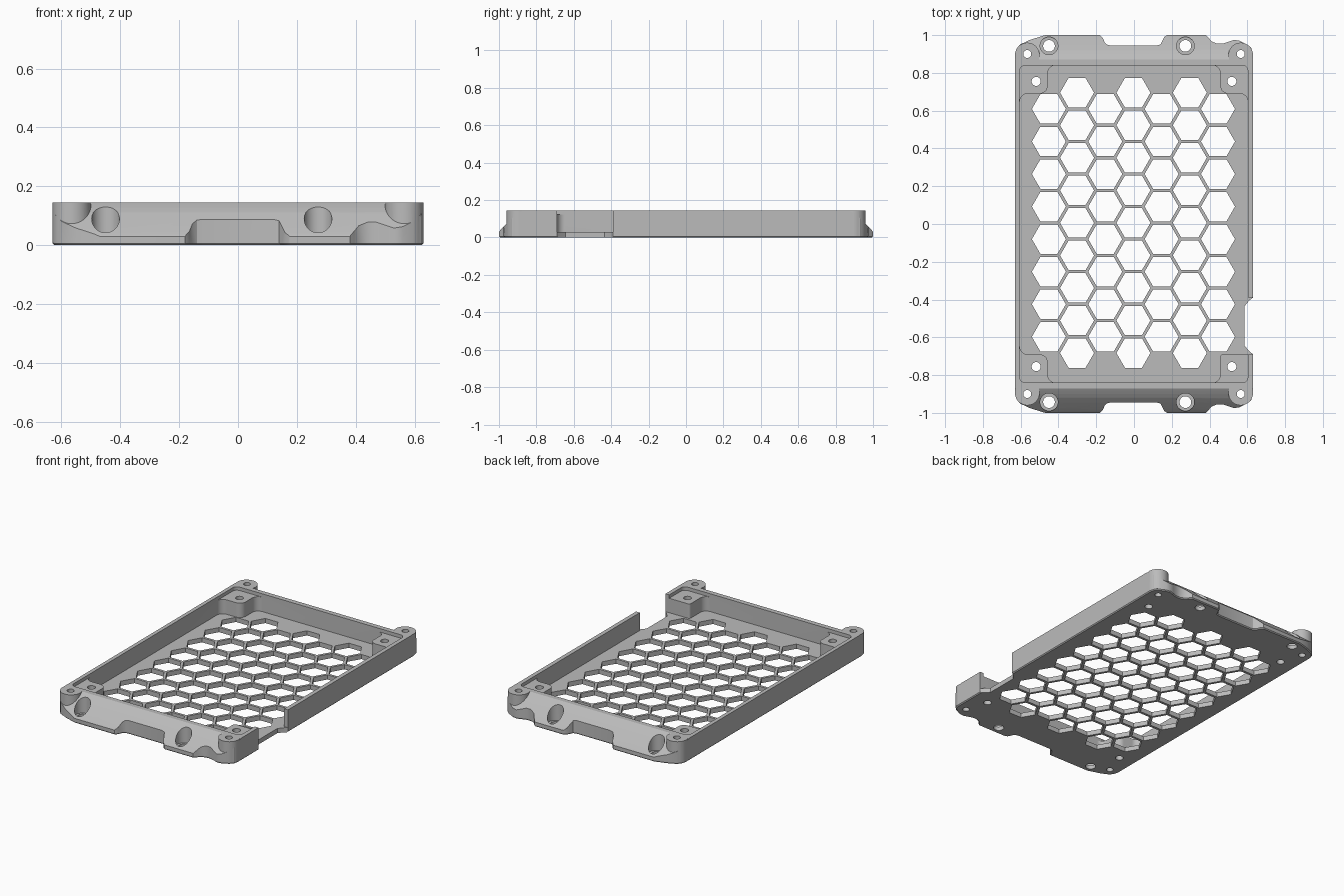
import bpy, bmesh
from math import cos, sin, pi, radians, sqrt
from mathutils import Vector

if "Cube" in bpy.data.objects:
    bpy.data.objects.remove(bpy.data.objects["Cube"], do_unlink=True)

HEIGHT, FLOOR, POST_TOP = 0.145, 0.03, 0.123

grey = bpy.data.materials.new("light grey")
grey.use_nodes = True
grey.diffuse_color = (0.5, 0.5, 0.5, 1)
grey.node_tree.nodes["Principled BSDF"].inputs["Base Color"].default_value = (0.5, 0.5, 0.5, 1)


def rounded(corners, steps=8):
    """Polygon from (x, y, radius) corners, right angles rounded by arcs."""
    out = []
    for i, (x, y, r) in enumerate(corners):
        p = Vector((x, y))
        if r == 0:
            out.append((x, y))
            continue
        a = (Vector(corners[i - 1][:2]) - p).normalized() * r
        b = (Vector(corners[(i + 1) % len(corners)][:2]) - p).normalized() * r
        for k in range(steps + 1):
            t = k / steps * pi / 2
            out.append(tuple(p + a * (1 - sin(t)) + b * (1 - cos(t))))
    return out


def ring(x, y, r, sides, turn=0):
    return [(x + r * cos(turn + 2 * pi * k / sides), y + r * sin(turn + 2 * pi * k / sides))
            for k in range(sides)]


def prisms(name, outlines, low, high, along_x=False, chamfer=0):
    """One object holding a straight prism for every outline."""
    bm = bmesh.new()
    for pts in outlines:
        ends = [[bm.verts.new((h, *p) if along_x else (*p, h)) for p in pts] for h in (low, high)]
        bm.faces.new(ends[0])
        bm.faces.new(ends[1])
        for k in range(len(pts)):
            j = (k + 1) % len(pts)
            bm.faces.new((ends[0][k], ends[0][j], ends[1][j], ends[1][k]))
    bmesh.ops.recalc_face_normals(bm, faces=bm.faces)
    if chamfer:
        edges = [e for e in bm.edges if all(v.co.z < low + 1e-5 for v in e.verts)]
        bmesh.ops.bevel(bm, geom=edges, offset=chamfer, segments=1, affect='EDGES')
    mesh = bpy.data.meshes.new(name)
    bm.to_mesh(mesh)
    bm.free()
    mesh.materials.append(grey)
    obj = bpy.data.objects.new(name, mesh)
    bpy.context.collection.objects.link(obj)
    return obj


def combine(target, tool, operation):
    mod = target.modifiers.new("shape", 'BOOLEAN')
    mod.object, mod.operation, mod.solver = tool, operation, 'EXACT'
    bpy.context.view_layer.objects.active = target
    bpy.ops.object.modifier_apply(modifier=mod.name)
    bpy.data.objects.remove(tool, do_unlink=True)


def four(x, y):
    return [(sx * x, sy * y) for sx in (-1, 1) for sy in (-1, 1)]


# Footprint: shaped back edge, mirrored to the front
back = [(-0.63, 0.9), (-0.62, 0.93), (-0.6, 0.952), (-0.55, 0.975), (-0.47, 1),
        (-0.18, 1), (-0.165, 0.985), (-0.155, 0.96), (-0.14, 0.948), (-0.12, 0.945),
        (0.12, 0.945), (0.14, 0.95), (0.15, 0.97), (0.16, 0.99), (0.175, 1),
        (0.38, 1), (0.395, 0.985), (0.41, 0.967), (0.44, 0.955), (0.47, 0.955),
        (0.5, 0.965), (0.53, 0.975), (0.56, 0.97), (0.6, 0.95), (0.622, 0.93), (0.63, 0.9)]
outline = back + [(x, -y) for x, y in reversed(back)]
tray = prisms("tray", [outline], 0, HEIGHT, chamfer=0.006)

# Sloped, softly convex end walls
slope = [(1.02, -0.1), (1.02, 0.02), (1, 0.03), (0.995, 0.037), (0.98, 0.053), (0.945, 0.088),
         (0.92, 0.112), (0.9, 0.127), (0.885, 0.137), (0.872, HEIGHT), (0.872, 0.2)]
section = slope + [(-y, z) for y, z in reversed(slope)]
combine(tray, prisms("end_section", [section], -0.7, 0.7, along_x=True), 'INTERSECT')

# Full-height round corner bosses
for x, y in four(0.565, 0.895):
    sx, sy = (1 if x > 0 else -1), (1 if y > 0 else -1)
    disc = ring(x, y, 0.065, 48)
    boss = prisms("corner_boss", [disc], 0.008, HEIGHT)
    combine(tray, boss, 'UNION')

# Shallow pocket above the inner posts
pocket = [(-0.605, -0.84, 0.03), (0.603, -0.84, 0.03), (0.603, 0.84, 0.03), (-0.605, 0.84, 0.03)]
combine(tray, prisms("upper_pocket", [rounded(pocket)], POST_TOP, 0.3), 'DIFFERENCE')

# Deep pocket that leaves a post in each corner
R = 0.042
deep = [(-0.605, -0.69, R), (-0.457, -0.69, R), (-0.457, -0.84, R),
        (0.457, -0.84, R), (0.457, -0.69, 0.015), (0.603, -0.69, 0),
        (0.603, 0.69, R), (0.457, 0.69, R), (0.457, 0.84, R),
        (-0.457, 0.84, R), (-0.457, 0.69, R), (-0.605, 0.69, R)]
combine(tray, prisms("deep_pocket", [rounded(deep)], FLOOR, 0.3), 'DIFFERENCE')

# Opening in the left side wall with a recessed floor edge
gap = [(0.57, -0.69), (0.7, -0.69), (0.7, -0.39), (0.57, -0.39)]
combine(tray, prisms("side_opening", [gap], FLOOR, 0.3), 'DIFFERENCE')
recess = [(0.7, -0.69), (0.7, -0.39), (0.63, -0.39), (0.61, -0.405), (0.585, -0.435),
          (0.585, -0.645), (0.61, -0.672), (0.63, -0.69)]
combine(tray, prisms("floor_recess", [recess], -0.1, FLOOR + 0.01), 'DIFFERENCE')

# Honeycomb vent: seven staggered columns
pitch, cell = 0.1723, 0.09
hexes = []
for col in range(-3, 4):
    count = 8 if col % 2 else 9
    for row in range(count):
        hexes.append(ring(-0.003 + col * pitch * sqrt(3) / 2,
                          0.006 + (row - (count - 1) / 2) * pitch, cell, 6))
combine(tray, prisms("honeycomb", hexes, -0.1, 0.1), 'DIFFERENCE')

# Screw holes through bosses, posts and end walls
screws = [(x, y) for x in (-0.45, 0.272) for y in (-0.943, 0.943)]
holes = [ring(x, y, 0.021, 24) for x, y in four(0.565, 0.9)]
holes += [ring(x, y, 0.024, 24) for x, y in four(0.518, 0.755)]
holes += [ring(x, y, 0.031, 32) for x, y in screws]
combine(tray, prisms("screw_holes", holes, -0.1, 0.3), 'DIFFERENCE')
sinks = [ring(x, y, 0.047, 40) for x, y in screws]
combine(tray, prisms("counterbores", sinks, 0.025, 0.3), 'DIFFERENCE')

# Smooth curved walls, keep hard edges
bpy.ops.object.select_all(action='DESELECT')
tray.select_set(True)
bpy.context.view_layer.objects.active = tray
bpy.ops.object.shade_smooth_by_angle(angle=radians(30))
